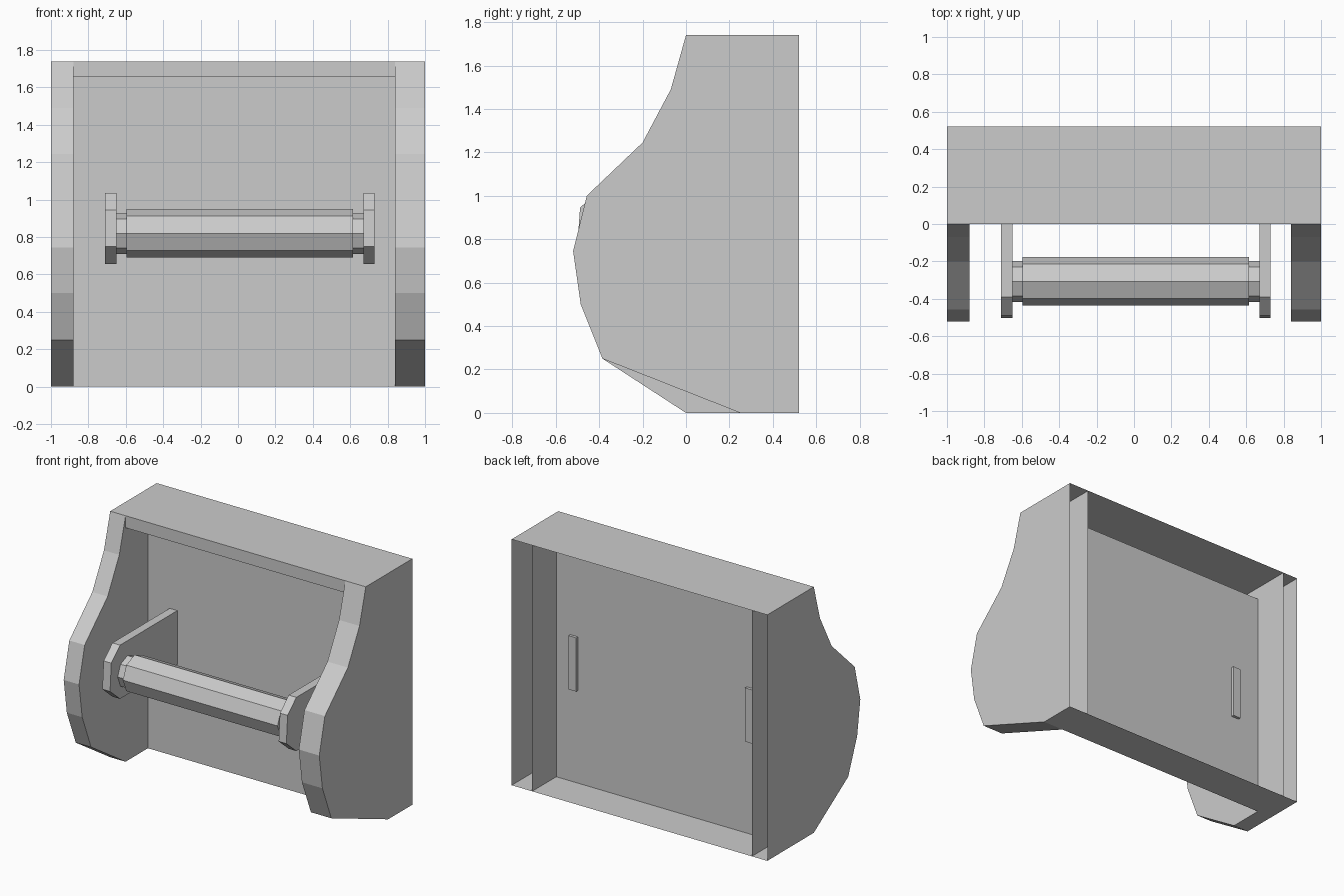
import bpy, bmesh
from math import cos, sin, pi

if "Cube" in bpy.data.objects:
    bpy.data.objects.remove(bpy.data.objects["Cube"])


def sweep(name, path, x0, x1, closed=False, caps=False):
    """Sweep a (y, z) path, listed counter-clockwise seen from +x, from x0 to x1."""
    bm = bmesh.new()
    a = [bm.verts.new((x0, y, z)) for y, z in path]
    b = [bm.verts.new((x1, y, z)) for y, z in path]
    n = len(path)
    for i in range(n if closed else n - 1):
        j = (i + 1) % n
        bm.faces.new((a[i], a[j], b[j], b[i]))
    if caps:
        bm.faces.new(a[::-1])
        bm.faces.new(b)
    me = bpy.data.meshes.new(name)
    bm.to_mesh(me)
    bm.free()
    ob = bpy.data.objects.new(name, me)
    bpy.context.collection.objects.link(ob)
    return ob


def octagon(r, cy=-0.307, cz=0.82):
    return [(cy + r * cos(i * pi / 4), cz + r * sin(i * pi / 4)) for i in range(8)]


TOP, BACK, PANEL = 1.74, 0.52, 0.25
LEFT, RIGHT = -0.88, 0.84          # inner faces of the side panels

# Curved side panels, hollow and open at the back
curve = [(BACK, TOP), (0, TOP), (-0.07, 1.49), (-0.2, 1.245), (-0.457, 1.0),
         (-0.52, 0.745), (-0.485, 0.5), (-0.385, 0.25)]
sweep("left_side_panel", curve + [(0, 0), (BACK, 0)], -1, LEFT, caps=True)
sweep("right_side_panel", curve + [(PANEL, 0), (BACK, 0)], RIGHT, 1, caps=True)

# Thin centre shell: top, front lip, recessed back panel, bottom
sweep("back_panel_and_top",
      [(BACK, TOP), (0, TOP), (0, 1.655), (PANEL, 1.655), (PANEL, 0), (BACK, 0)],
      LEFT, RIGHT)

# Roller arms, poking slightly through the back panel
arm = [(0.27, 1.035), (-0.39, 1.035), (-0.488, 0.945), (-0.502, 0.75),
       (-0.39, 0.655), (0.27, 0.655)]
for name, x in (("left_arm", -0.71), ("right_arm", 0.67)):
    sweep(name, arm, x, x + 0.06, closed=True, caps=True)

# Eight-sided roller with a thinner pin at each end
sweep("roller", octagon(0.13), -0.595, 0.615, closed=True, caps=True)
sweep("left_roller_pin", octagon(0.11), -0.65, -0.595, closed=True, caps=True)
sweep("right_roller_pin", octagon(0.11), 0.615, 0.67, closed=True, caps=True)
